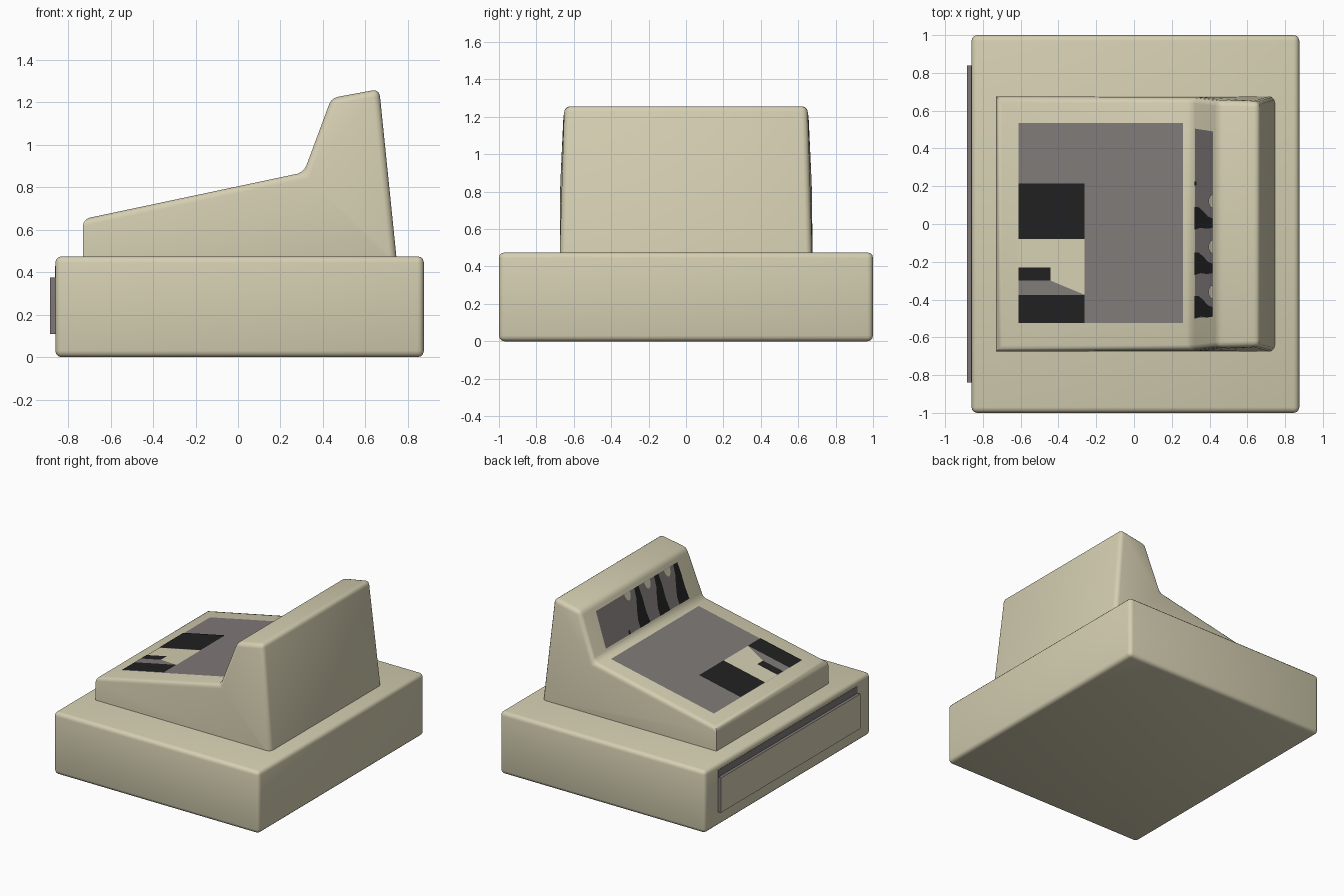
import bpy, bmesh, math
from mathutils import Vector

if "Cube" in bpy.data.objects:
    bpy.data.objects.remove(bpy.data.objects["Cube"])


def make_mat(name, rgb):
    m = bpy.data.materials.new(name)
    m.diffuse_color = (*rgb, 1)
    m.use_nodes = True
    m.node_tree.nodes["Principled BSDF"].inputs["Base Color"].default_value = m.diffuse_color
    return m


BEIGE = make_mat("beige plastic", (0.66, 0.62, 0.44))
GREY = make_mat("warm grey", (0.215, 0.194, 0.188))
BLACK = make_mat("black", (0.015, 0.015, 0.015))


def finish(bm, name, mats, smooth=False):
    me = bpy.data.meshes.new(name)
    bm.to_mesh(me)
    bm.free()
    ob = bpy.data.objects.new(name, me)
    bpy.context.collection.objects.link(ob)
    for m in mats:
        me.materials.append(m)
    if smooth:
        bpy.ops.object.select_all(action='DESELECT')
        ob.select_set(True)
        bpy.context.view_layer.objects.active = ob
        bpy.ops.object.shade_smooth_by_angle(angle=math.radians(32))
    return ob


def box(lo, hi):
    bm = bmesh.new()
    bmesh.ops.create_cube(bm, size=1)
    for v in bm.verts:
        v.co = Vector([lo[i] + (v.co[i] + 0.5) * (hi[i] - lo[i]) for i in range(3)])
    return bm


def round_edges(bm, edges, width):
    bmesh.ops.bevel(bm, geom=edges, offset=width, offset_type='OFFSET',
                    segments=3, profile=0.5, affect='EDGES', clamp_overlap=True)


# Base cabinet
bm = box((-0.86, -1, 0), (0.875, 1, 0.475))
round_edges(bm, bm.edges[:], 0.03)
finish(bm, "base_cabinet", [BEIGE], True)

# Drawer: grey block with a beige front, and a dark slot above it
bm = box((-0.885, -0.84, 0.11), (-0.85, 0.84, 0.375))
bm.normal_update()
for f in bm.faces:
    f.material_index = 1 if f.normal.x < -0.9 else 0
finish(bm, "cash_drawer", [GREY, BEIGE])
finish(box((-0.862, -0.84, 0.37), (-0.855, 0.84, 0.43)), "drawer_slot", [GREY])

# Upper body: side profile (x, z, half width), narrowing towards the top
KEY_A, KEY_B, TOP_A = (-0.73, 0.65), (0.31, 0.87), (0.44, 1.22)
profile = [(-0.73, 0.45, 0.675), (*KEY_A, 0.675), (*KEY_B, 0.672),
           (*TOP_A, 0.655), (0.665, 1.262, 0.65), (0.748, 0.45, 0.675)]
bm = bmesh.new()
left = [bm.verts.new((x, -w, z)) for x, z, w in profile]
right = [bm.verts.new((x, w, z)) for x, z, w in profile]
n = len(profile)
for i in range(n):
    j = (i + 1) % n
    bm.faces.new((left[i], left[j], right[j], right[i]))
for side in (left, right):
    bm.faces.new([side[k] for k in (0, 1, 2, 5)])
    bm.faces.new([side[k] for k in (2, 3, 4, 5)])
bmesh.ops.recalc_face_normals(bm, faces=bm.faces[:])
soft = []
for e in bm.edges:
    a, b = e.verts
    bottom = a.co.z < 0.46 and b.co.z < 0.46
    front_corner = a.co.x < -0.7 and b.co.x < -0.7 and a.co.y * b.co.y > 0
    if not bottom and not front_corner and e.calc_face_angle(0) > 0.2:
        soft.append(e)
round_edges(bm, soft, 0.032)
finish(bm, "register_body", [BEIGE], True)


# Flat painted shapes laid on a sloping face given by two (x, z) points
def decal(name, shapes, mat, p, q, lift):
    bm = bmesh.new()
    slope = (q[1] - p[1]) / (q[0] - p[0])
    nrm = Vector((-slope, 0, 1)).normalized()
    for pts in shapes:
        vs = [bm.verts.new(Vector((x, y, p[1] + (x - p[0]) * slope)) + nrm * lift)
              for x, y in pts]
        f = bm.faces.new(vs)
        f.normal_update()
        if f.normal.z < 0:
            f.normal_flip()
    finish(bm, name, [mat])


def rect(x0, x1, y0, y1):
    return [(x0, y0), (x1, y0), (x1, y1), (x0, y1)]


# Keyboard panel
decal("key_panel", [rect(-0.61, 0.26, -0.525, 0.535)], GREY, KEY_A, KEY_B, 0.002)
decal("key_panel_light_area", [rect(-0.61, -0.26, -0.375, -0.08)], BEIGE, KEY_A, KEY_B, 0.004)
decal("key_blocks", [rect(-0.61, -0.26, -0.08, 0.215), rect(-0.61, -0.26, -0.525, -0.375),
                     rect(-0.61, -0.44, -0.30, -0.23)], BLACK, KEY_A, KEY_B, 0.006)
decal("key_wedge", [[(-0.61, -0.375), (-0.26, -0.375), (-0.44, -0.30), (-0.61, -0.30)]],
      GREY, KEY_A, KEY_B, 0.006)

# Display window with dark streaks and light bumps along its top
decal("display_window", [[(0.325, -0.5), (0.42, -0.49), (0.42, 0.49), (0.325, 0.505)]],
      GREY, KEY_B, TOP_A, 0.002)
streak = [(0.325, -0.03), (0.325, 0.09), (0.345, 0.09), (0.37, 0.068), (0.395, 0.04),
          (0.42, 0.03), (0.42, -0.02), (0.39, -0.025), (0.355, -0.02)]
streaks = [[(x, y - s) for x, y in streak] for s in (0, 0.24, 0.47)]
streaks.append(rect(0.325, 0.335, 0.205, 0.225))
decal("display_streaks", streaks, BLACK, KEY_B, TOP_A, 0.004)
bumps = [[(0.42 - 0.02 * math.sin(math.pi * k / 8), y + 0.035 * math.cos(math.pi * k / 8))
          for k in range(9)] for y in (0.12, -0.12, -0.36)]
decal("display_bumps", bumps, BEIGE, KEY_B, TOP_A, 0.006)
